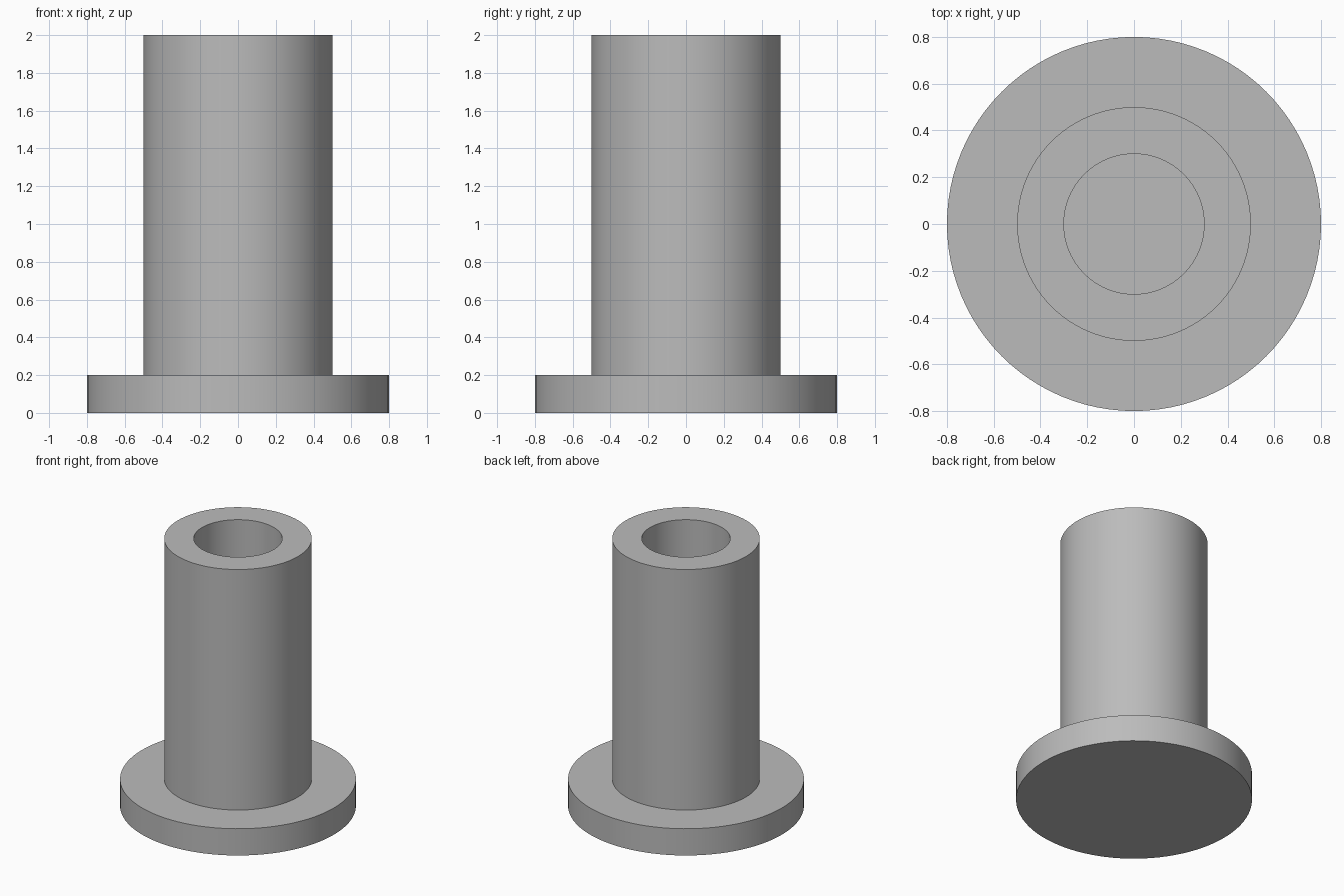
import bpy
import bmesh
import math

if "Cube" in bpy.data.objects:
    bpy.data.objects.remove(bpy.data.objects["Cube"], do_unlink=True)

SEGMENTS = 96
FLANGE_RADIUS, FLANGE_HEIGHT = 0.8, 0.2
TUBE_RADIUS, BORE_RADIUS, TOP = 0.5, 0.3, 2.0

grey = bpy.data.materials.new("plain grey")
grey.use_nodes = True
colour = (0.5, 0.5, 0.5, 1)
grey.diffuse_color = colour
grey.node_tree.nodes["Principled BSDF"].inputs["Base Color"].default_value = colour


def lathe(name, profile):
    """Spin a (radius, height) profile round the z axis."""
    bm = bmesh.new()
    verts = [bm.verts.new((r, 0, z)) for r, z in profile]
    edges = [bm.edges.new(pair) for pair in zip(verts, verts[1:])]
    bmesh.ops.spin(bm, geom=verts + edges, cent=(0, 0, 0), axis=(0, 0, 1),
                   angle=math.tau, steps=SEGMENTS, use_duplicate=False)
    bmesh.ops.remove_doubles(bm, verts=bm.verts[:], dist=0.0001)
    bmesh.ops.recalc_face_normals(bm, faces=bm.faces[:])
    mesh = bpy.data.meshes.new(name)
    bm.to_mesh(mesh)
    bm.free()
    mesh.materials.append(grey)
    obj = bpy.data.objects.new(name, mesh)
    bpy.context.collection.objects.link(obj)
    bpy.ops.object.select_all(action="DESELECT")
    obj.select_set(True)
    bpy.context.view_layer.objects.active = obj
    bpy.ops.object.shade_smooth_by_angle(angle=math.radians(30))
    return obj


# Flanged sleeve: solid base disc, upright tube and blind bore in one skin
lathe("flanged_sleeve", [
    (0, 0),
    (FLANGE_RADIUS, 0),
    (FLANGE_RADIUS, FLANGE_HEIGHT),
    (TUBE_RADIUS, FLANGE_HEIGHT),
    (TUBE_RADIUS, TOP),
    (BORE_RADIUS, TOP),
    (BORE_RADIUS, FLANGE_HEIGHT),
    (0, FLANGE_HEIGHT),
])
